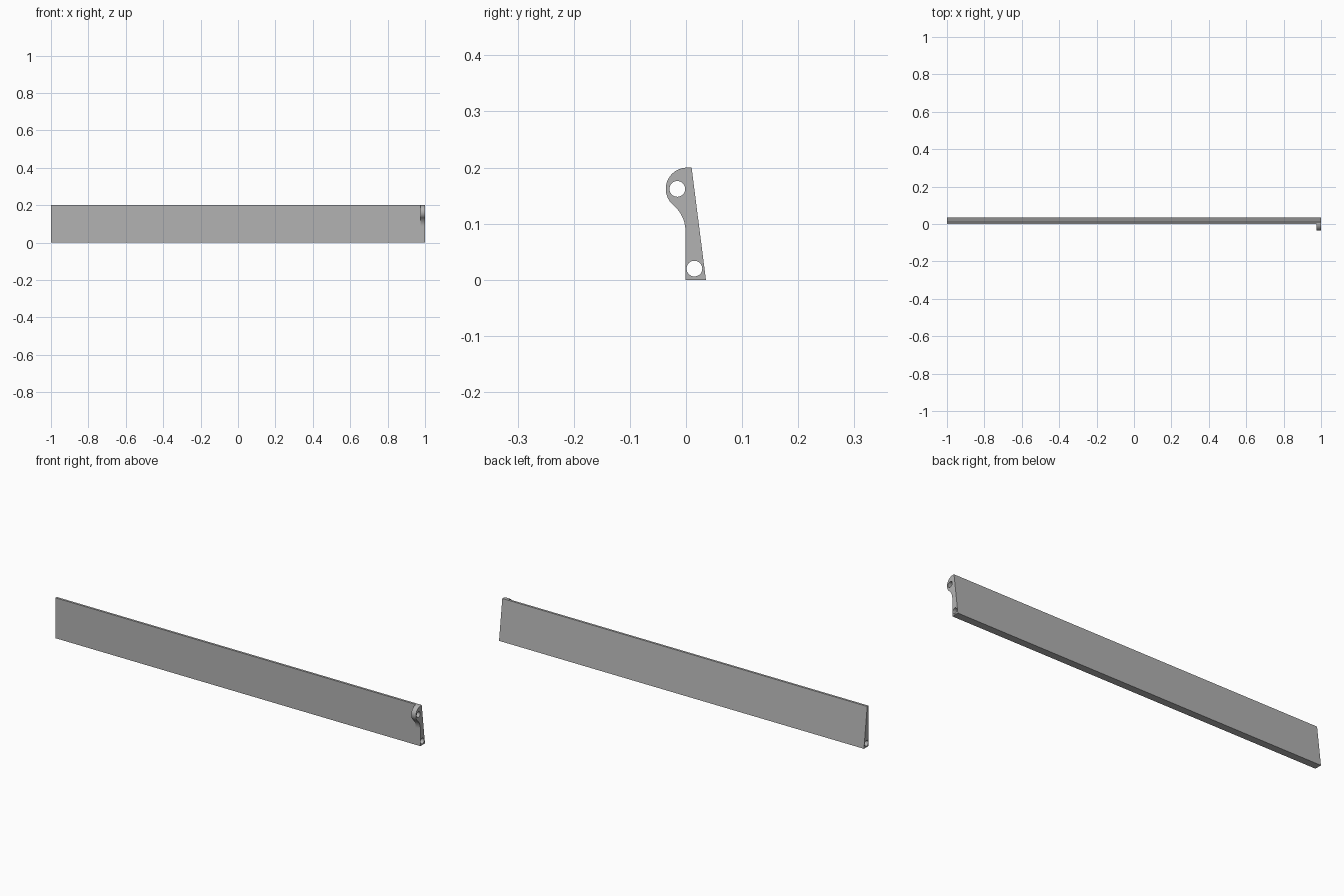
import bpy
from math import pi, cos, sin, sqrt, atan2, radians

cube = bpy.data.objects.get("Cube")
if cube:
    bpy.data.objects.remove(cube, do_unlink=True)

# Single plain grey
grey = bpy.data.materials.new("plain_grey")
grey.use_nodes = True
colour = (0.45, 0.45, 0.45, 1)
grey.diffuse_color = colour
grey.node_tree.nodes["Principled BSDF"].inputs["Base Color"].default_value = colour


def arc(cy, cz, r, start, end, steps):
    """Points of an arc in the (y, z) plane."""
    angles = [start + (end - start) * i / steps for i in range(steps + 1)]
    return [(cy + r * cos(a), cz + r * sin(a)) for a in angles]


def extrude_profile(name, loops, x0, x1):
    """Extrude an outline with holes, given in (y, z), from x0 to x1."""
    curve = bpy.data.curves.new(name, 'CURVE')
    curve.dimensions = '2D'
    curve.fill_mode = 'BOTH'
    curve.extrude = (x1 - x0) / 2
    for loop in loops:
        spline = curve.splines.new('POLY')
        spline.points.add(len(loop) - 1)
        for point, (y, z) in zip(spline.points, loop):
            point.co = (y, z, 0, 1)
        spline.use_cyclic_u = True
    obj = bpy.data.objects.new(name, curve)
    obj.rotation_euler = (pi / 2, 0, pi / 2)
    obj.location.x = (x0 + x1) / 2
    bpy.context.collection.objects.link(obj)
    bpy.ops.object.select_all(action='DESELECT')
    obj.select_set(True)
    bpy.context.view_layer.objects.active = obj
    bpy.ops.object.convert(target='MESH')
    obj = bpy.context.view_layer.objects.active
    obj.data.materials.clear()
    obj.data.materials.append(grey)
    bpy.ops.object.shade_smooth_by_angle(angle=radians(30))
    return obj


FRONT = -0.001
HOLE_R = 0.014


def hole(y, z):
    return arc(y, z, HOLE_R, 0, 2 * pi, 40)[:-1]


# Long tapered slat with a bore along its length
slat = [(FRONT, 0), (0.0355, 0), (0.01, 0.2), (FRONT, 0.2)]
extrude_profile("slat", [slat, hole(0.015, 0.02)], -1, 1)

# Pivot lug: round head blending into the slat's front through a fillet
head_y, head_z, head_r, fillet_r = 0.002, 0.162, 0.038, 0.06
fillet_y = FRONT - fillet_r
dy = head_y - fillet_y
dz = sqrt((head_r + fillet_r) ** 2 - dy ** 2)
touch = atan2(dz, dy)
top = pi - atan2(sqrt(head_r ** 2 - (head_y - FRONT) ** 2), head_y - FRONT)
head = arc(head_y, head_z, head_r, top, pi + touch, 32)
fillet = arc(fillet_y, head_z - dz, fillet_r, touch, 0, 16)
extrude_profile("pivot_lug", [head + fillet[1:], hole(-0.0155, head_z)], 0.975, 1)
